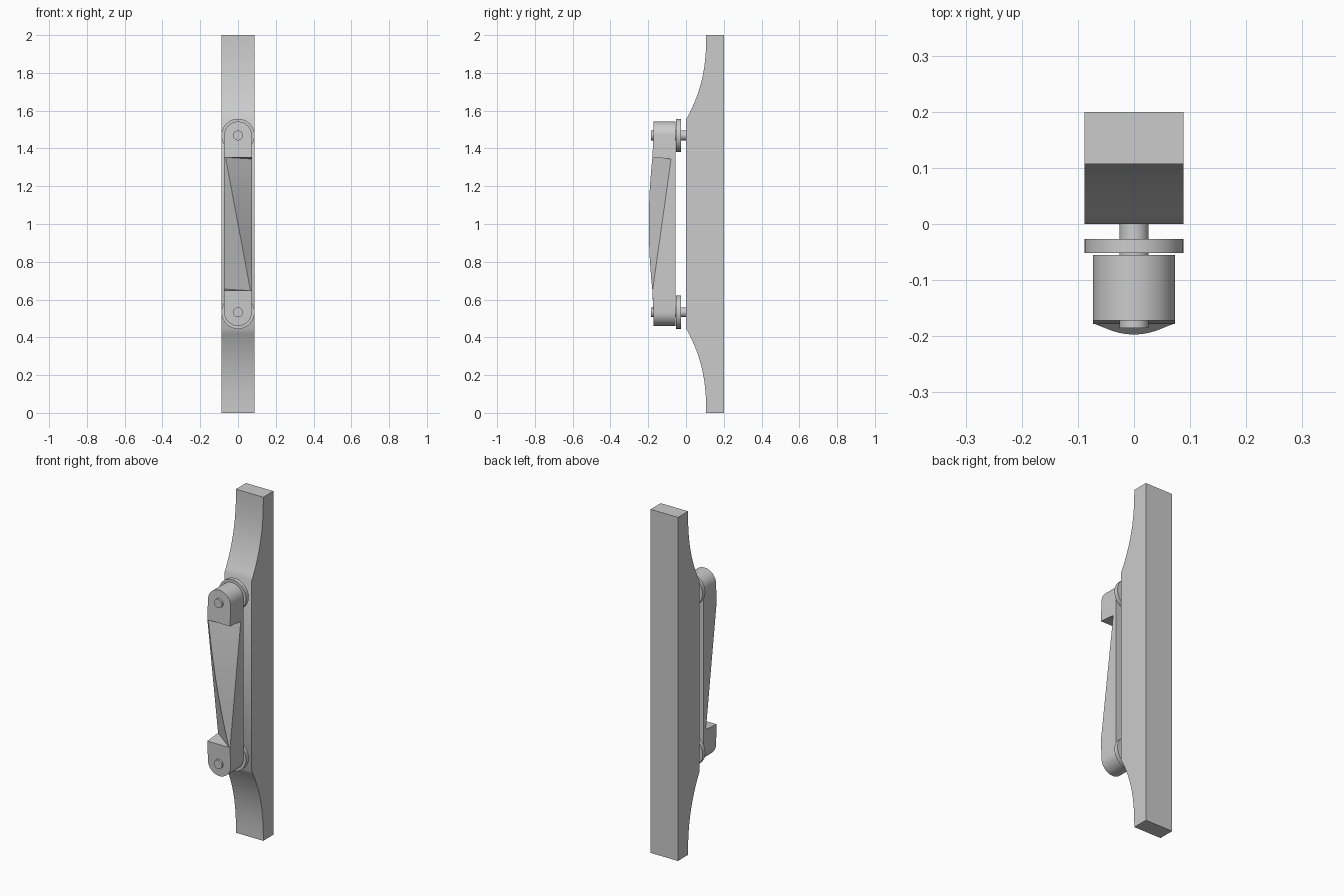
import bpy, bmesh
from math import sin, cos, pi

if "Cube" in bpy.data.objects:
    bpy.data.objects.remove(bpy.data.objects["Cube"])

PIVOTS = ((0.533, -1), (1.469, 1))   # height of each mount, outward direction


def make(name, bm, smooth=True):
    bmesh.ops.recalc_face_normals(bm, faces=bm.faces)
    me = bpy.data.meshes.new(name)
    bm.to_mesh(me)
    bm.free()
    ob = bpy.data.objects.new(name, me)
    bpy.context.collection.objects.link(ob)
    if smooth:
        bpy.ops.object.select_all(action='DESELECT')
        ob.select_set(True)
        bpy.context.view_layer.objects.active = ob
        bpy.ops.object.shade_smooth_by_angle(angle=0.52)
    return ob


def loft(name, rings, smooth=True):
    """Closed solid through a list of matching point rings."""
    bm = bmesh.new()
    vs = [[bm.verts.new(p) for p in r] for r in rings]
    n = len(vs[0])
    for a, b in zip(vs, vs[1:]):
        for i in range(n):
            j = (i + 1) % n
            bm.faces.new((a[i], a[j], b[j], b[i]))
    bm.faces.new(vs[0])
    bm.faces.new(vs[-1][::-1])
    return make(name, bm, smooth)


def disc(name, r, y0, y1, z, n=48):
    circle = [(r * cos(2 * pi * i / n), r * sin(2 * pi * i / n)) for i in range(n)]
    return loft(name, [[(x, y, z + h) for x, h in circle] for y in (y0, y1)])


# Back plate: straight back, front edge scooped away towards both ends
curve = [(0.107 * (1 - (i / 16) ** 2.4), 0.447 * i / 16) for i in range(17)]
profile = [(0.2, 0)] + curve + [(y, 2 - z) for y, z in reversed(curve)] + [(0.2, 2)]
loft("back_plate", [[(x, y, z) for y, z in profile] for x in (-0.088, 0.088)])

# Mounting pins, washers and rounded handle ends
W = 0.073
for (zc, d), label in zip(PIVOTS, ("lower", "upper")):
    disc(label + "_pin", 0.026, -0.185, 0.0, zc)
    disc(label + "_washer", 0.088, -0.052, -0.027, zc)
    arc = [(W * cos(pi * i / 24), zc + d * W * sin(pi * i / 24)) for i in range(25)]
    inner = 1 + d * 0.342
    back = [(x, -0.055, z) for x, z in arc] + [(-W, -0.055, inner), (W, -0.055, inner)]
    front = [(x, -0.172, z) for x, z in arc]
    front += [(s * W, -0.178, inner + d * 0.011) for s in (-1, 1)]
    loft(label + "_handle_end", [back, front])

# Twisted grip: bowed diagonal ridge with a sloping facet on each side
rings = []
N = 10
for i in range(N + 1):
    t = i / N
    s = 2 * t - 1
    z = 1 + 0.352 * s
    ridge_y = -0.178 - 0.019 * (1 - s * s)
    right_y = -0.177 + 0.099 * t
    left_y = -0.078 - 0.099 * t
    rings.append([(-W, -0.055, z), (W, -0.055, z), (W, right_y, z),
                  (-0.066 * s, ridge_y, z), (-W, left_y, z)])
loft("grip", rings)
